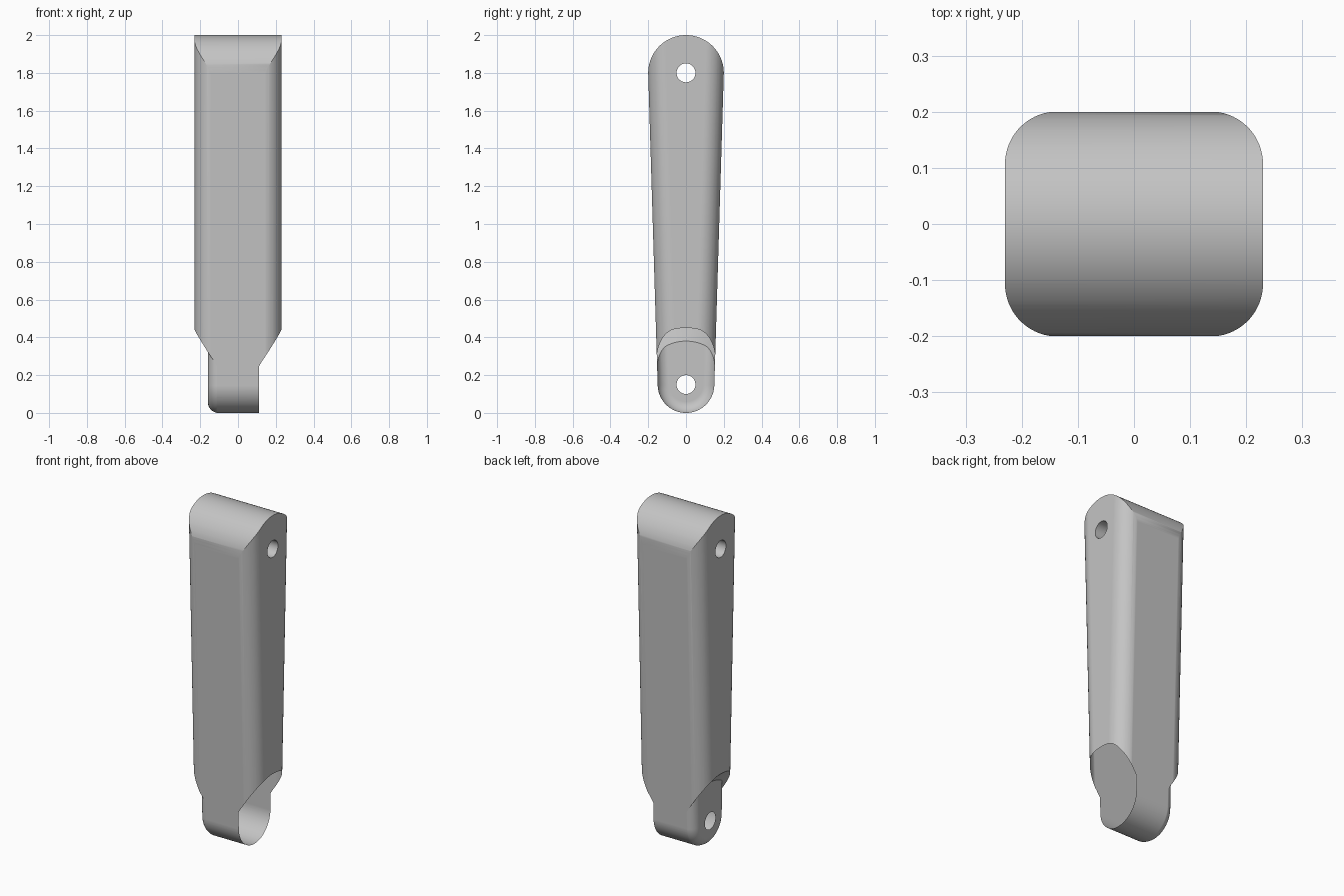
import bpy
import bmesh
import math

cube = bpy.data.objects.get("Cube")
if cube:
    bpy.data.objects.remove(cube, do_unlink=True)

# Main dimensions
HALF_W, CORNER = 0.23, 0.10
TOP_R, TOP_Z = 0.20, 1.80
LOW_R, LOW_Z = 0.15, 0.15
TONGUE_W, FILLET = 0.16, 0.06
HOLE_R = 0.05
LEAN = math.asin((TOP_R - LOW_R) / (TOP_Z - LOW_Z))


def arc(cy, cz, r, start, end, n):
    for i in range(n + 1):
        a = start + (end - start) * i / n
        yield cy + r * math.cos(a), cz + r * math.sin(a)


def link_ring(x, grow):
    """Tapered side outline with two round ends, placed at x."""
    top = arc(0, TOP_Z, TOP_R + grow, -LEAN, math.pi + LEAN, 64)
    low = arc(0, LOW_Z, LOW_R + grow, math.pi + LEAN, 2 * math.pi - LEAN, 64)
    return [(x, y, z) for y, z in list(top) + list(low)]


def circle_ring(x, r, z, n=96):
    return [(x, y, h) for y, h in list(arc(0, z, r, 0, 2 * math.pi, n))[:-1]]


def rounded_ring(z):
    """Rounded rectangle whose depth follows the taper."""
    depth = (LOW_R + (z - LOW_Z) * math.sin(LEAN)) / math.cos(LEAN) + 0.001
    pts = []
    for k, (sx, sy) in enumerate([(1, 1), (-1, 1), (-1, -1), (1, -1)]):
        a = k * math.pi / 2
        pts += arc(sx * (HALF_W - CORNER), sy * (depth - CORNER), CORNER,
                   a, a + math.pi / 2, 16)
    return [(x, y, z) for x, y in pts]


def loft(name, rings):
    bm = bmesh.new()
    loops = [[bm.verts.new(p) for p in ring] for ring in rings]
    for a, b in zip(loops, loops[1:]):
        for i in range(len(a)):
            j = (i + 1) % len(a)
            bm.faces.new((a[i], a[j], b[j], b[i]))
    bm.faces.new(loops[0])
    bm.faces.new(loops[-1])
    bmesh.ops.recalc_face_normals(bm, faces=bm.faces)
    mesh = bpy.data.meshes.new(name)
    bm.to_mesh(mesh)
    bm.free()
    obj = bpy.data.objects.new(name, mesh)
    bpy.context.collection.objects.link(obj)
    return obj


def select_only(obj):
    bpy.ops.object.select_all(action='DESELECT')
    obj.select_set(True)
    bpy.context.view_layer.objects.active = obj


def combine(obj, tool, operation):
    mod = obj.modifiers.new("cut", 'BOOLEAN')
    mod.operation, mod.solver, mod.object = operation, 'EXACT', tool
    select_only(obj)
    bpy.ops.object.modifier_apply(modifier=mod.name)
    bpy.data.objects.remove(tool, do_unlink=True)


# Arm body: tapered link outline trimmed by a rounded column
body = loft("link_arm", [link_ring(-0.3, 0), link_ring(0.3, 0)])
combine(body, loft("column", [rounded_ring(-0.1), rounded_ring(2.1)]), 'INTERSECT')

# Conical shoulders that leave a filleted tongue at the lower end
for side in (-1, 1):
    shoulder = loft("shoulder_cutter", [circle_ring(side * x, x + 0.07, LOW_Z)
                                        for x in (0.09, 0.3)])
    tongue = [link_ring(0, 0.001)]
    for i in range(13):
        a = i * math.pi / 24
        x = TONGUE_W - FILLET + FILLET * math.sin(a)
        tongue.append(link_ring(side * x, 0.001 - FILLET * (1 - math.cos(a))))
    combine(shoulder, loft("tongue_form", tongue), 'DIFFERENCE')
    combine(body, shoulder, 'DIFFERENCE')

# Pivot holes through both ends
for z in (LOW_Z, TOP_Z):
    hole = loft("hole_cutter", [circle_ring(x, HOLE_R, z, 48) for x in (-0.4, 0.4)])
    combine(body, hole, 'DIFFERENCE')

# Plain grey finish
grey = bpy.data.materials.new("light_grey")
grey.use_nodes = True
colour = (0.55, 0.55, 0.55, 1)
grey.diffuse_color = colour
grey.node_tree.nodes["Principled BSDF"].inputs["Base Color"].default_value = colour
body.data.materials.clear()
body.data.materials.append(grey)

# Smooth shading with crisp edges
select_only(body)
bpy.ops.object.shade_smooth_by_angle(angle=math.radians(25))
body.modifiers.new("even_normals", 'WEIGHTED_NORMAL').keep_sharp = True
